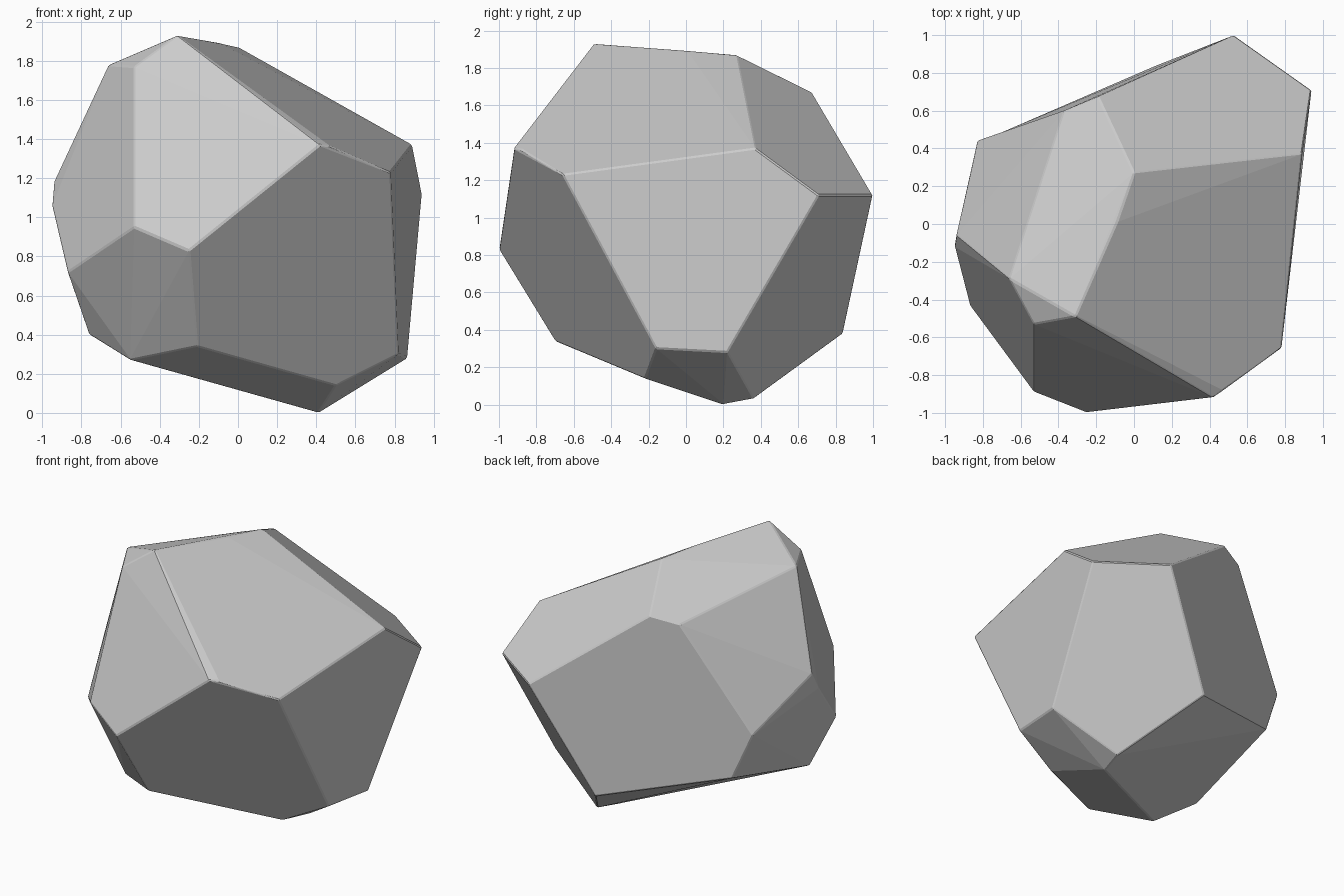
import bpy, bmesh
from math import radians

if "Cube" in bpy.data.objects:
    bpy.data.objects.remove(bpy.data.objects["Cube"])

# Corner points of the chipped boulder, grouped by height
crown = [(-.31, -.49, 1.93), (-.09, .01, 1.89), (0, .27, 1.87), (-.66, -.29, 1.78),
         (-.53, -.53, 1.77), (-.19, .675, 1.67), (-.37, .60, 1.63)]
shoulder = [(.42, -.92, 1.37), (.47, -.88, 1.365), (.89, .37, 1.37), (.78, -.66, 1.23),
            (.94, .71, 1.12), (.53, 1.0, 1.12), (-.94, -.06, 1.18)]
waist = [(-.95, -.12, 1.06), (-.83, .44, .91), (-.53, -.89, .95), (-.25, -1.0, .83),
         (-.87, -.43, .72), (-.70, .485, .59)]
foot = [(-.76, -.29, .40), (-.21, -.70, .34), (-.55, -.46, .27), (.12, .84, .38),
        (.82, -.16, .30), (.865, .22, .28), (.50, -.22, .14), (.41, .20, 0), (.44, .36, .03)]

# Wrap the corners in a convex shell and merge nearly coplanar facets
bm = bmesh.new()
for p in crown + shoulder + waist + foot:
    bm.verts.new(p)
hull = bmesh.ops.convex_hull(bm, input=bm.verts[:])
loose = [v for v in bm.verts if not v.link_faces]
bmesh.ops.delete(bm, geom=loose, context='VERTS')
bmesh.ops.dissolve_limit(bm, angle_limit=radians(4), verts=bm.verts[:], edges=bm.edges[:])
bmesh.ops.recalc_face_normals(bm, faces=bm.faces[:])

# Flat-shaded rock
mesh = bpy.data.meshes.new("rock")
bm.to_mesh(mesh)
bm.free()
rock = bpy.data.objects.new("rock", mesh)
bpy.context.collection.objects.link(rock)

# Slightly worn edges
wear = rock.modifiers.new("worn_edges", 'BEVEL')
wear.width = 0.012
wear.segments = 1
wear.limit_method = 'ANGLE'
wear.angle_limit = radians(25)
